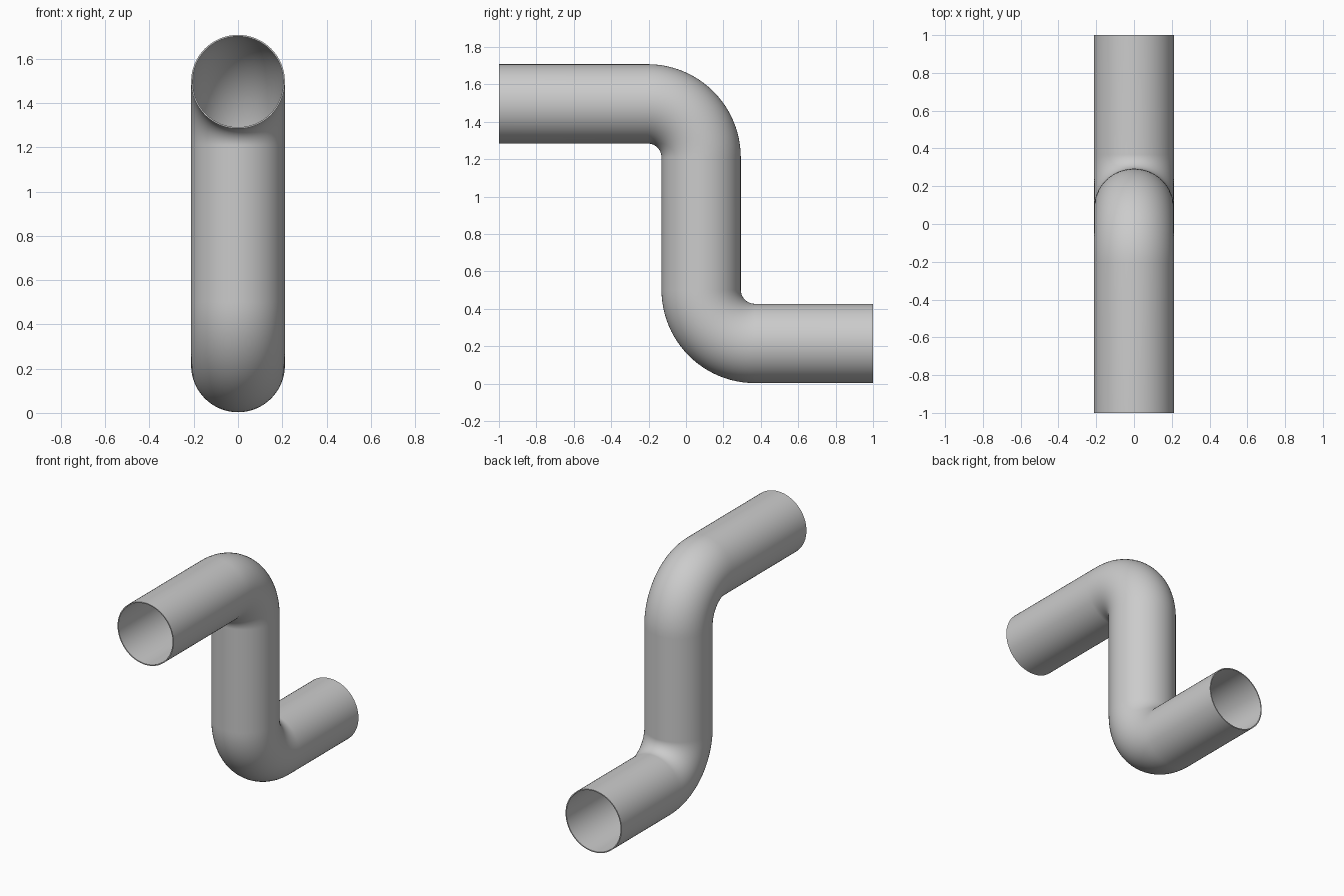
import bpy, bmesh, math

if "Cube" in bpy.data.objects:
    bpy.data.objects.remove(bpy.data.objects["Cube"])

R, WALL = 0.212, 0.007        # pipe radius and wall thickness
Z_LOW, Z_HIGH = 0.215, 1.496  # heights of the two horizontal runs
Y_MID, BEND = 0.081, 0.287    # vertical run position, bend radius
SIDES, STEPS = 64, 24

# Path stations: (y, z, heading angle in the yz plane)
stations = [(-1.0, Z_HIGH, 0.0)]
for i in range(STEPS + 1):    # upper elbow
    a = math.pi / 2 * i / STEPS
    stations.append((Y_MID - BEND + BEND * math.sin(a),
                     Z_HIGH - BEND + BEND * math.cos(a), -a))
for i in range(STEPS + 1):    # lower elbow
    a = math.pi / 2 * (1 - i / STEPS)
    stations.append((Y_MID + BEND - BEND * math.sin(a),
                     Z_LOW + BEND - BEND * math.cos(a), -a))
stations.append((1.0, Z_LOW, 0.0))

bm = bmesh.new()


def ring(y, z, heading, r):
    verts = []
    for k in range(SIDES):
        t = 2 * math.pi * k / SIDES
        u, v = r * math.cos(t), r * math.sin(t)
        verts.append(bm.verts.new((u, y - v * math.sin(heading),
                                   z + v * math.cos(heading))))
    return verts


# Outer skin forward, inner skin back, closed through the end rims
rings = [ring(*s, R) for s in stations]
rings += [ring(*s, R - WALL) for s in reversed(stations)]
for i, a in enumerate(rings):
    b = rings[(i + 1) % len(rings)]
    for k in range(SIDES):
        n = (k + 1) % SIDES
        bm.faces.new((a[k], a[n], b[n], b[k]))
bmesh.ops.recalc_face_normals(bm, faces=bm.faces)

mesh = bpy.data.meshes.new("bent_pipe")
bm.to_mesh(mesh)
bm.free()
pipe = bpy.data.objects.new("bent_pipe", mesh)
bpy.context.collection.objects.link(pipe)
bpy.context.view_layer.objects.active = pipe
pipe.select_set(True)
bpy.ops.object.shade_smooth_by_angle(angle=math.radians(40))
